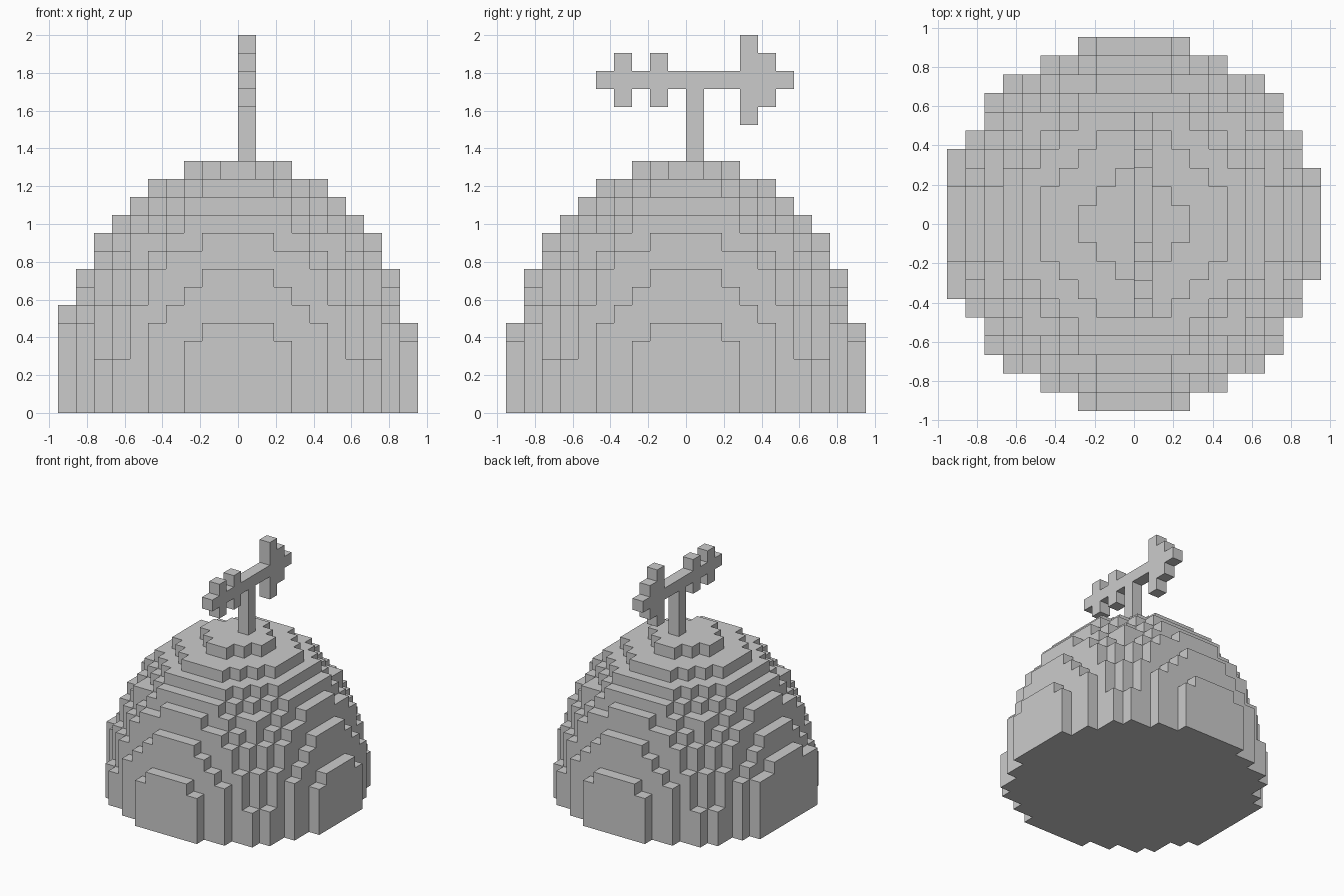
import bpy
import bmesh
import math
from mathutils import Vector

default_cube = bpy.data.objects.get("Cube")
if default_cube:
    bpy.data.objects.remove(default_cube, do_unlink=True)

VOXEL = 2 / 21      # the model is 21 blocks tall
HALF = 10           # dome radius in blocks
POLE_TOP = 18


def build_blocks(name, cells):
    """Make one flat-shaded object from a set of grid cells, outer faces only."""
    bm = bmesh.new()
    verts = {}

    def corner(p):
        key = tuple(round(c) for c in p)
        if key not in verts:
            verts[key] = bm.verts.new(Vector(key) * VOXEL)
        return verts[key]

    for cell in cells:
        centre = Vector(cell) + Vector((0.5, 0.5, 0.5))
        for axis in range(3):
            for sign in (-1, 1):
                n = Vector((0, 0, 0))
                n[axis] = sign
                if tuple(int(c) for c in Vector(cell) + n) in cells:
                    continue
                u = Vector((0, 0, 0))
                u[(axis + 1) % 3] = 1
                v = n.cross(u)
                ring = [centre + (n + u * a + v * b) / 2
                        for a, b in ((-1, -1), (1, -1), (1, 1), (-1, 1))]
                bm.faces.new([corner(p) for p in ring])

    # Merge coplanar squares into larger clean faces
    bmesh.ops.dissolve_limit(bm, angle_limit=math.radians(1),
                             verts=bm.verts[:], edges=bm.edges[:])
    mesh = bpy.data.meshes.new(name)
    bm.to_mesh(mesh)
    bm.free()
    obj = bpy.data.objects.new(name, mesh)
    bpy.context.collection.objects.link(obj)
    return obj


# Dome: a stack of round layers, given by squared radius from the ground up
layers = [101, 101, 101, 97.5, 94, 88.5, 82, 77.5, 70.5, 61, 50, 37.5, 23.5, 7.5]
dome = {(x, y, z)
        for z, r2 in enumerate(layers)
        for x in range(-HALF, HALF)
        for y in range(-HALF, HALF)
        if (x + 0.5) ** 2 + (y + 0.5) ** 2 < r2}

# Slightly larger flat panel on the right side of the dome
for half_width, height in ((4, 5), (2, 6)):
    dome |= {(-HALF, y, z) for y in range(-half_width, half_width) for z in range(height)}
build_blocks("dome", dome)

# Weathervane pole
build_blocks("vane_pole", {(0, 0, z) for z in range(len(layers), POLE_TOP)})

# Weathervane arrow: shaft, two tail fins and a stepped head
arrow = {(0, y, POLE_TOP) for y in range(-5, 6)}
for y, reach in ((-4, 1), (-2, 1), (3, 2), (4, 1)):
    arrow |= {(0, y, POLE_TOP + d) for d in range(-reach, reach + 1)}
build_blocks("vane_arrow", arrow)
